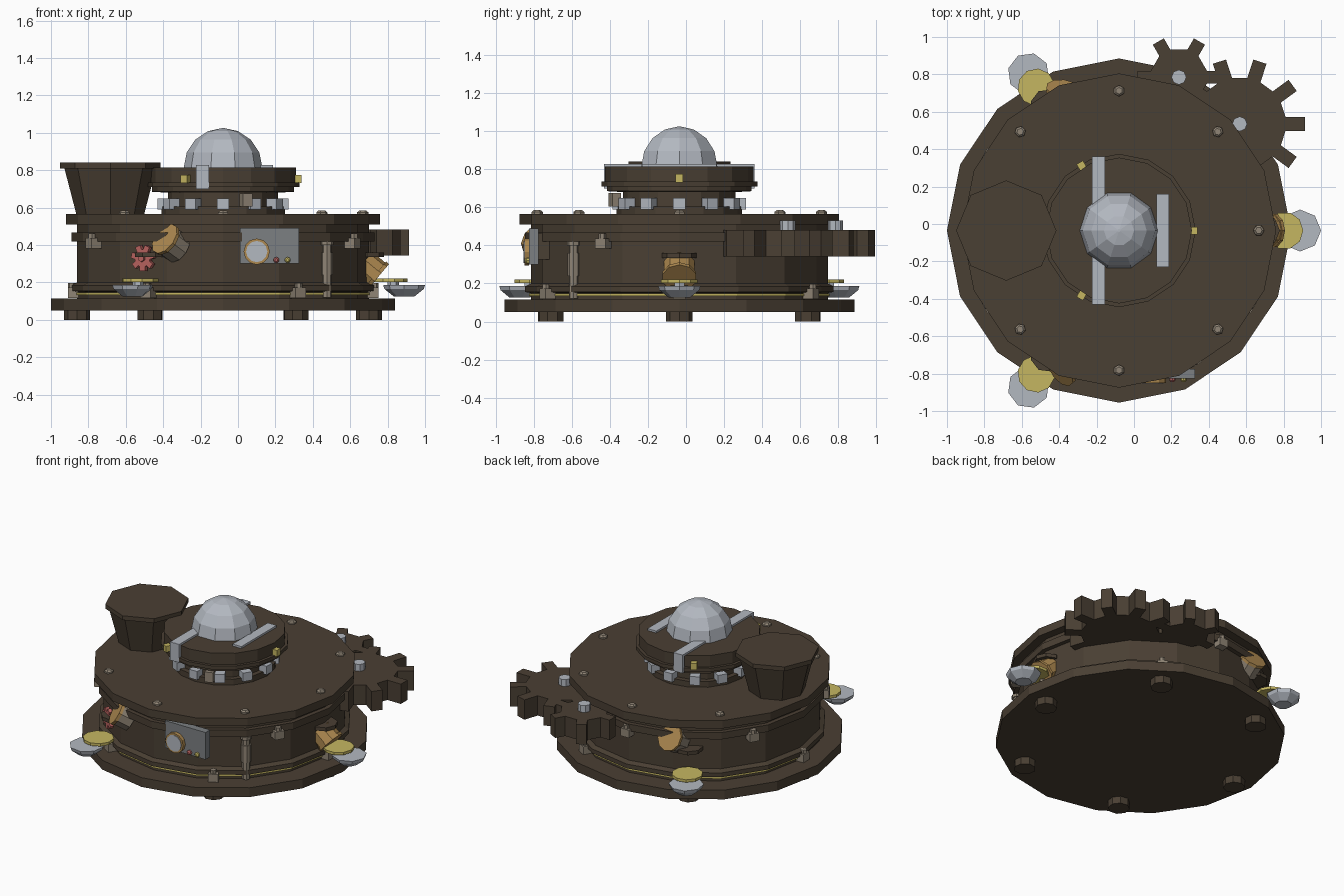
import bpy, bmesh, math
from mathutils import Matrix, Vector

if "Cube" in bpy.data.objects:
    bpy.data.objects.remove(bpy.data.objects["Cube"])

CX, CY = -0.08, -0.035          # axis of the round machine body


def material(name, rgb):
    m = bpy.data.materials.new(name)
    m.diffuse_color = (*rgb, 1)
    m.use_nodes = True
    m.node_tree.nodes["Principled BSDF"].inputs["Base Color"].default_value = m.diffuse_color
    return m


BROWN = material("dark_bronze", (0.068, 0.050, 0.033))
SILVER = material("pale_steel", (0.45, 0.48, 0.53))
YELLOW = material("yellow_brass", (0.56, 0.47, 0.12))
TAN = material("dull_nickel", (0.28, 0.235, 0.18))
GOLD = material("old_gold", (0.42, 0.25, 0.08))
RED = material("valve_red", (0.50, 0.13, 0.12))
GREY = material("panel_grey", (0.20, 0.215, 0.225))


def finish(name, bm, mat, matrix=None):
    if matrix:
        bmesh.ops.transform(bm, matrix=matrix, verts=bm.verts)
    bmesh.ops.recalc_face_normals(bm, faces=bm.faces)
    me = bpy.data.meshes.new(name)
    bm.to_mesh(me)
    bm.free()
    me.materials.append(mat)
    ob = bpy.data.objects.new(name, me)
    bpy.context.collection.objects.link(ob)
    return ob


def lathe(name, profile, n, mat, matrix):
    """Closed solid from (radius, height) rings, capped at both ends."""
    bm = bmesh.new()
    rings = [[bm.verts.new((r * math.cos(2 * math.pi * i / n), r * math.sin(2 * math.pi * i / n), z))
              for i in range(n)] for r, z in profile]
    for a, b in zip(rings, rings[1:]):
        for i in range(n):
            j = (i + 1) % n
            bm.faces.new((a[i], a[j], b[j], b[i]))
    bm.faces.new(rings[0][::-1])
    bm.faces.new(rings[-1])
    return finish(name, bm, mat, matrix)


def box(name, size, mat, matrix):
    bm = bmesh.new()
    bmesh.ops.create_cube(bm, size=1)
    bmesh.ops.scale(bm, vec=size, verts=bm.verts)
    return finish(name, bm, mat, matrix)


def toothed(name, root, tip, half, teeth, z0, z1, mat, matrix):
    """Extruded gear outline with straight teeth of half-width half."""
    bm = bmesh.new()
    pts = []
    for t in range(teeth):
        a = 2 * math.pi * t / teeth
        rot = Matrix.Rotation(a, 2)
        pts += [rot @ Vector(p) for p in ((root, -half), (tip, -half), (tip, half), (root, half))]
    f = bm.faces.new([bm.verts.new((p[0], p[1], z0)) for p in pts])
    ext = bmesh.ops.extrude_face_region(bm, geom=[f])
    top = [v for v in ext["geom"] if isinstance(v, bmesh.types.BMVert)]
    bmesh.ops.translate(bm, vec=(0, 0, z1 - z0), verts=top)
    return finish(name, bm, mat, matrix)


def at(x, y, z=0):
    return Matrix.Translation((x, y, z))


def around(deg, r, z=0):
    """Frame at an angle around the body, local x pointing outward."""
    return at(CX, CY, z) @ Matrix.Rotation(math.radians(deg), 4, 'Z') @ at(r, 0)


AXIS = at(CX, CY)
OUT = Matrix.Rotation(math.radians(90), 4, 'Y')      # local z becomes outward
FRONT = Matrix.Rotation(math.radians(90), 4, 'X')    # local z becomes -y

# Base, drum with bands, and deck
lathe("base_plate", [(0.92, 0.05), (0.92, 0.115)], 16, BROWN, AXIS)
lathe("drum", [(0.78, 0.11), (0.78, 0.15), (0.81, 0.155), (0.81, 0.185), (0.78, 0.20),
               (0.78, 0.42), (0.81, 0.42), (0.81, 0.468), (0.78, 0.468), (0.78, 0.52)], 16, BROWN, AXIS)
lathe("brass_band", [(0.79, 0.134), (0.79, 0.147)], 16, YELLOW, AXIS)
lathe("deck", [(0.84, 0.51), (0.84, 0.565)], 16, BROWN, AXIS)

# Turret and dome
lathe("turret", [(0.33, 0.56), (0.33, 0.605), (0.295, 0.605), (0.295, 0.68), (0.38, 0.685), (0.38, 0.71),
                 (0.41, 0.71), (0.41, 0.735), (0.39, 0.735), (0.39, 0.815)], 16, BROWN, AXIS)
R = 0.21
lathe("dome", [(R * math.cos(a), 0.815 + R * math.sin(a))
               for a in [math.radians(d) for d in (0, 22.5, 45, 67.5, 88)]], 10, SILVER, AXIS)
for i in range(12):
    box("neck_block", (0.07, 0.065, 0.06), SILVER, around(i * 30, 0.315, 0.62))
box("neck_catch", (0.05, 0.055, 0.07), TAN, around(-70, 0.36, 0.64))
for i in range(3):
    box("turret_stud", (0.045, 0.04, 0.045), YELLOW, around(i * 120, 0.398, 0.753))

# Straps over the turret
box("long_strap", (0.07, 0.785, 0.015), SILVER, at(-0.19, -0.035, 0.821))
box("short_strap", (0.068, 0.39, 0.015), SILVER, at(0.153, -0.035, 0.821))
for y in (-0.42, 0.35):
    box("strap_end", (0.07, 0.02, 0.128), SILVER, at(-0.19, y, 0.764))

# Hopper
lathe("hopper", [(0.18, 0.56), (0.245, 0.81), (0.268, 0.81), (0.268, 0.84)], 8, BROWN, at(-0.683, -0.035))

# Feet, deck bolts and side clamps
for i in range(6):
    lathe("foot", [(0.07, 0), (0.07, 0.055)], 8, BROWN, around(i * 60, 0.78))
for i in range(8):
    lathe("deck_bolt", [(0.03, 0.56), (0.03, 0.575), (0.018, 0.585)], 6, TAN, around(i * 45, 0.747))


def clamp(deg, z):
    box("clamp_body", (0.06, 0.065, 0.055), TAN, around(deg, 0.80, z - 0.01))
    lathe("clamp_knob", [(0.02, 0), (0.02, 0.03)], 6, TAN, around(deg, 0.81, z + 0.012))


for i in range(6):
    clamp(i * 60, 0.155)
for a in (-30, 30, 90, 150, 210):
    clamp(a, 0.42)

# Upright pipe with collars
lathe("side_pipe", [(0.026, 0.12), (0.026, 0.24), (0.033, 0.24), (0.033, 0.36), (0.026, 0.36),
                    (0.026, 0.40), (0.036, 0.40), (0.036, 0.42)], 8, TAN, around(-45, 0.785))

# Three lamps: steel bowl, brass lid and dark shelf
for i in range(3):
    lathe("lamp_bowl", [(0.055, 0.125), (0.105, 0.165), (0.112, 0.187)], 8, SILVER, around(i * 120, 0.968))
    lathe("lamp_lid", [(0.10, 0.203), (0.10, 0.222)], 10, YELLOW, around(i * 120, 0.885))
    lathe("lamp_stem", [(0.03, 0.15), (0.03, 0.21)], 6, SILVER, around(i * 120, 0.91))
    lathe("lamp_shelf", [(0.09, 0.335), (0.09, 0.36)], 8, BROWN, around(i * 120, 0.77))

# Tilted spouts
for a, z, r, mat in ((0, 0.26, 0.79, GOLD), (249, 0.41, 0.78, TAN), (113, 0.41, 0.78, TAN)):
    tilt = Matrix.Rotation(math.radians(130 if mat == GOLD else 60), 4, 'Y')
    spin = Matrix.Rotation(math.radians(0 if mat == GOLD else -30), 4, 'Z')
    m = around(a, r, z) @ spin @ tilt
    lathe("spout", [(0.085, -0.06), (0.085, 0.045)], 10, mat, m)
    lathe("spout_lip", [(0.092, 0.03), (0.092, 0.05)], 10, GOLD, m)

# Red valve wheel
valve = around(238, 0.77, 0.33) @ OUT
toothed("valve_wheel", 0.045, 0.07, 0.016, 7, 0.02, 0.045, RED, valve)
lathe("valve_hub", [(0.02, 0), (0.02, 0.06)], 6, RED, valve)

# Instrument panel with gauge and two lights
box("instrument_panel", (0.315, 0.05, 0.19), GREY, at(0.168, -0.80, 0.395))
box("panel_mount", (0.25, 0.12, 0.14), BROWN, at(0.15, -0.725, 0.395))
lathe("gauge_ring", [(0.07, 0), (0.07, 0.025), (0.057, 0.025)], 12, GOLD, at(0.10, -0.825, 0.365) @ FRONT)
lathe("gauge_face", [(0.057, 0), (0.057, 0.029)], 12, SILVER, at(0.10, -0.825, 0.365) @ FRONT)
for x, mat in ((0.205, RED), (0.265, YELLOW)):
    lathe("panel_light", [(0.016, 0), (0.016, 0.012), (0.008, 0.02)], 8, mat, at(x, -0.825, 0.32) @ FRONT)

# Meshing gears with hub caps
for name, x, y, root, tip, half, teeth in (("large_gear", 0.565, 0.535, 0.245, 0.35, 0.037, 10),
                                           ("small_gear", 0.24, 0.785, 0.15, 0.22, 0.034, 6)):
    toothed(name, root, tip, half, teeth, 0.343, 0.482, BROWN, at(x, y))
    lathe(name + "_hub", [(0.04, 0.48), (0.04, 0.53)], 8, SILVER, at(x, y))
